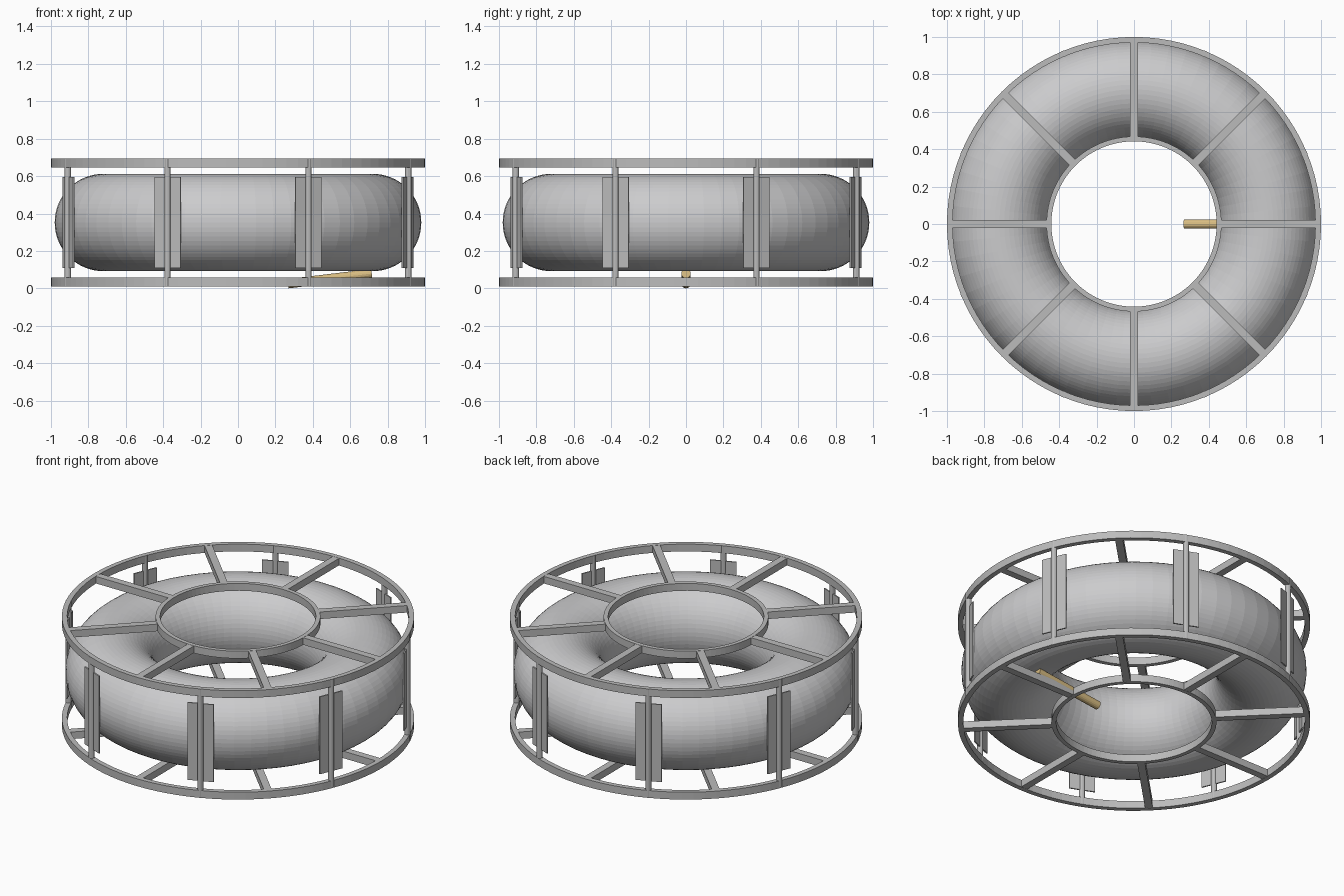
import bpy, bmesh, math
from mathutils import Matrix, Vector

if "Cube" in bpy.data.objects:
    bpy.data.objects.remove(bpy.data.objects["Cube"])


def material(name, rgb):
    m = bpy.data.materials.new(name)
    m.use_nodes = True
    m.diffuse_color = (*rgb, 1)
    m.node_tree.nodes["Principled BSDF"].inputs["Base Color"].default_value = (*rgb, 1)
    return m


tube_grey = material("light grey", (0.60, 0.60, 0.61))
frame_grey = material("frame grey", (0.50, 0.50, 0.50))
brass = material("pale brass", (0.68, 0.50, 0.22))


def add(name, bm, mat):
    bmesh.ops.recalc_face_normals(bm, faces=bm.faces)
    mesh = bpy.data.meshes.new(name)
    bm.to_mesh(mesh)
    bm.free()
    mesh.materials.append(mat)
    obj = bpy.data.objects.new(name, mesh)
    bpy.context.collection.objects.link(obj)
    return obj


def lathe(name, profile, steps, mat):
    """Sweep a closed (radius, z) profile all the way round z."""
    bm = bmesh.new()
    loops = []
    for i in range(steps):
        a = math.tau * i / steps
        loops.append([bm.verts.new((r * math.cos(a), r * math.sin(a), z)) for r, z in profile])
    n = len(profile)
    for i in range(steps):
        p, q = loops[i], loops[(i + 1) % steps]
        for j in range(n):
            k = (j + 1) % n
            bm.faces.new((p[j], q[j], q[k], p[k]))
    return add(name, bm, mat)


def box(name, size, radius, z, angle, mat):
    """Box at a radius from the axis, its x side pointing outwards."""
    bm = bmesh.new()
    bmesh.ops.create_cube(bm, size=1)
    bm.transform(Matrix.Rotation(angle, 4, "Z") @ Matrix.Translation((radius, 0, z))
                 @ Matrix.Diagonal((*size, 1)))
    return add(name, bm, mat)


def rod(name, start, end, radius, sides, mat):
    start, end = Vector(start), Vector(end)
    d = end - start
    bm = bmesh.new()
    bmesh.ops.create_cone(bm, cap_ends=True, segments=sides, radius1=radius,
                          radius2=radius, depth=d.length)
    bm.transform(Matrix.Translation((start + end) / 2)
                 @ d.to_track_quat("Z", "Y").to_matrix().to_4x4())
    return add(name, bm, mat)


MID = 0.352      # height of the tube's centre
RING_H = 0.046   # height of the frame rings

# Inflated main tube
section = [(0.72 + 0.26 * math.cos(math.tau * i / 64), MID + 0.26 * math.sin(math.tau * i / 64))
           for i in range(64)]
lathe("main_tube", section, 64, tube_grey)

# Upper and lower frames: two rings joined by eight spokes
for level, z in (("lower", 0.034), ("upper", 0.67)):
    lo, hi = z - RING_H / 2, z + RING_H / 2
    for ring, inner, outer in (("outer", 0.97, 1.0), ("inner", 0.442, 0.468)):
        lathe(f"{level}_{ring}_ring", [(inner, lo), (outer, lo), (outer, hi), (inner, hi)],
              96, frame_grey)
    for i in range(8):
        box(f"{level}_spoke_{i + 1}", (0.52, 0.044, RING_H - 0.002), 0.717, z,
            math.tau * i / 8, frame_grey)

# Posts between the frames, each carrying a flat panel
for i in range(8):
    a = math.tau * (i + 0.5) / 8
    x, y = 0.985 * math.cos(a), 0.985 * math.sin(a)
    post = rod(f"post_{i + 1}", (x, y, 0.012), (x, y, 0.692), 0.017, 12, frame_grey)
    box(f"panel_{i + 1}", (0.008, 0.152, 0.485), 0.981, MID, a, frame_grey)

# Slanted inlet pipe below the tube
rod("inlet_pipe", (0.268, 0, 0.025), (0.715, 0, 0.079), 0.025, 16, brass)
